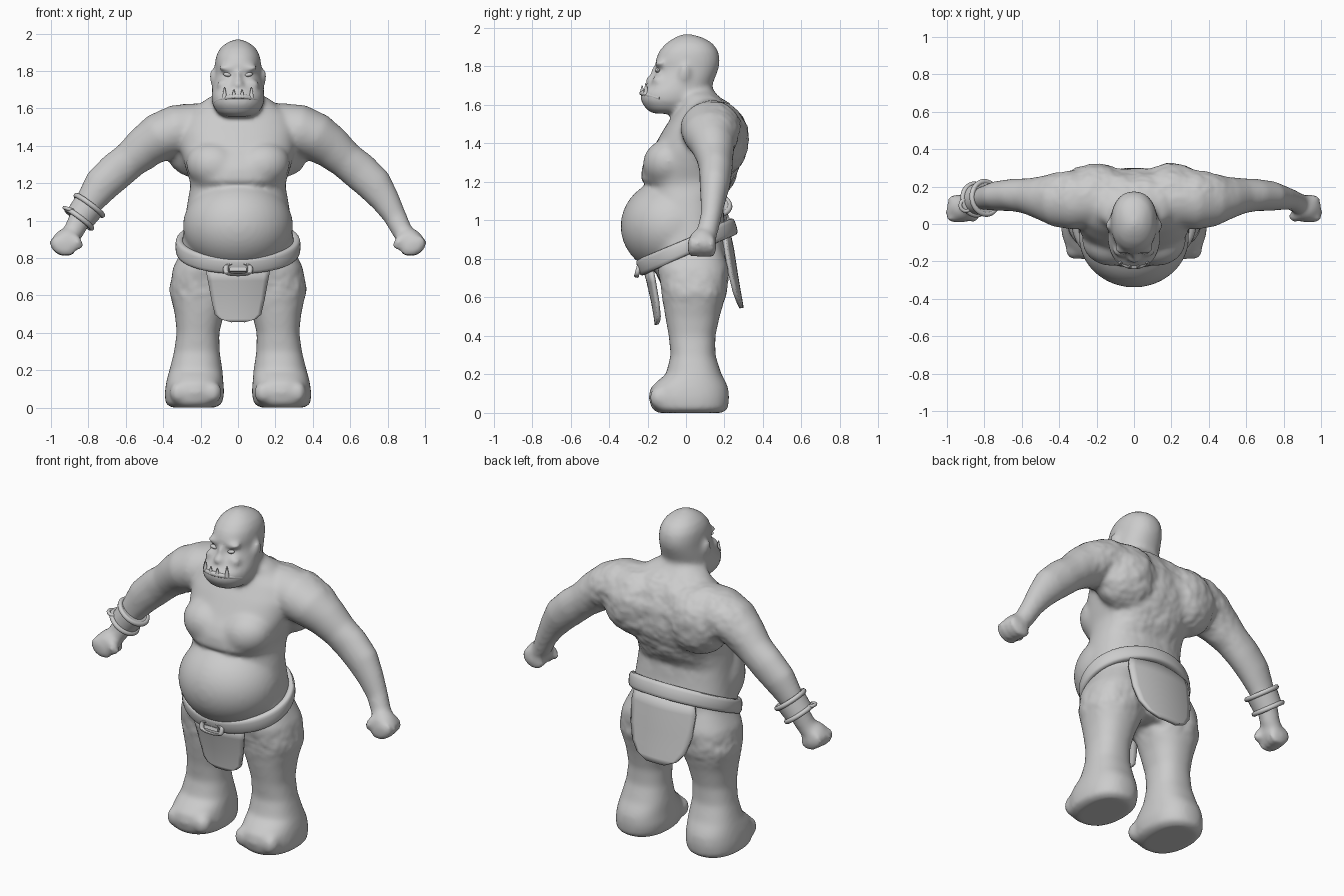
import bpy, bmesh, math
from mathutils import Vector, Matrix, noise

if "Cube" in bpy.data.objects:
    bpy.data.objects.remove(bpy.data.objects["Cube"])

grey = bpy.data.materials.new("plain grey")
grey.use_nodes = True
grey.diffuse_color = (0.6, 0.6, 0.6, 1)
grey.node_tree.nodes["Principled BSDF"].inputs["Base Color"].default_value = (0.6, 0.6, 0.6, 1)


def finish(name, bm, angle=40):
    bmesh.ops.recalc_face_normals(bm, faces=bm.faces)
    mesh = bpy.data.meshes.new(name)
    bm.to_mesh(mesh)
    bm.free()
    mesh.materials.append(grey)
    obj = bpy.data.objects.new(name, mesh)
    bpy.context.collection.objects.link(obj)
    bpy.ops.object.select_all(action='DESELECT')
    obj.select_set(True)
    bpy.context.view_layer.objects.active = obj
    bpy.ops.object.shade_smooth_by_angle(angle=math.radians(angle))
    return obj


def skin(bm, rings, closed=False):
    """Bridge a list of point rings, with caps unless the path is closed."""
    loops = [[bm.verts.new(p) for p in ring] for ring in rings]
    n = len(loops[0])
    for i in range(len(loops) - (0 if closed else 1)):
        a, b = loops[i], loops[(i + 1) % len(loops)]
        for k in range(n):
            bm.faces.new((a[k], a[(k + 1) % n], b[(k + 1) % n], b[k]))
    if not closed:
        bm.faces.new(loops[0])
        bm.faces.new(loops[-1])


def outline(center, u, v, power=2, n=40):
    points = []
    for k in range(n):
        c, s = math.cos(math.tau * k / n), math.sin(math.tau * k / n)
        points.append(center + u * math.copysign(abs(c) ** (2 / power), c)
                      + v * math.copysign(abs(s) ** (2 / power), s))
    return points


def stack(bm, rows, power=2):
    """Loft level sections given as height, x range and y range."""
    skin(bm, [outline(Vector(((a + b) / 2, (c + d) / 2, z)), Vector(((b - a) / 2, 0, 0)),
                      Vector((0, (d - c) / 2, 0)), power) for z, a, b, c, d in rows])


def limb(bm, rows, s):
    """Loft a limb along centres with an in-plane radius and a depth radius."""
    pts = [Vector((s * r[0], r[1], r[2])) for r in rows]
    rings = []
    for i, r in enumerate(rows):
        t = (pts[min(i + 1, len(pts) - 1)] - pts[max(i - 1, 0)]).normalized()
        side = (Vector((0, 1, 0)) - t * t.y).normalized()
        rings.append(outline(pts[i], t.cross(side) * r[3], side * r[4], n=28))
    skin(bm, rings)


def ball(bm, center, radii, tilt=0, seg=24):
    m = (Matrix.Translation(center) @ Matrix.Rotation(tilt, 4, 'Y')
         @ Matrix.Diagonal((*radii, 1)))
    bmesh.ops.create_uvsphere(bm, u_segments=seg, v_segments=seg // 2, radius=1, matrix=m)


def torus(bm, matrix, major, minor, n=32, power=2):
    rings = []
    for p in outline(Vector(), Vector((1, 0, 0)), Vector((0, 1, 0)), power, n):
        ring = outline(p * major, p.normalized() * minor, Vector((0, 0, minor)), n=10)
        rings.append([matrix @ q for q in ring])
    skin(bm, rings, True)


def clamp(value):
    return max(0, min(1, value))


# Torso, belly and neck
form = bmesh.new()
stack(form, [(z, -w, w, f, b) for z, w, f, b in (
    (.62, .25, -.10, .17), (.75, .30, -.17, .21), (.88, .30, -.21, .22), (1.0, .285, -.2, .2),
    (1.1, .27, -.19, .19), (1.18, .255, -.20, .235), (1.21, .257, -.235, .255), (1.28, .28, -.228, .28),
    (1.33, .295, -.205, .295), (1.38, .31, -.17, .30), (1.48, .32, -.112, .29), (1.56, .29, -.06, .26),
    (1.61, .22, -.03, .225), (1.65, .17, -.03, .165), (1.68, .11, -.03, .14), (1.74, .09, -.04, .12))], 2.4)
ball(form, (0, -.07, .97), (.295, .27, .25), seg=40)

# Head with jaw, nose and brow
stack(form, [(z, -w, w, f, b) for z, w, f, b in (
    (1.555, .07, -.17, -.03), (1.575, .11, -.205, .04), (1.62, .138, -.235, .09), (1.665, .142, -.238, .12),
    (1.70, .138, -.20, .135), (1.75, .13, -.165, .155), (1.79, .124, -.15, .17), (1.83, .124, -.16, .177),
    (1.88, .118, -.14, .168), (1.92, .097, -.105, .14), (1.95, .063, -.06, .09), (1.968, .02, -.02, .03))], 2.2)
ball(form, (0, -.185, 1.728), (.03, .03, .024))
ball(form, (0, -.16, 1.765), (.016, .025, .04))

for s in (1, -1):
    # Brow, cheek and ear
    ball(form, (s * .055, -.132, 1.812), (.055, .033, .018), s * -.1)
    ball(form, (s * .075, -.145, 1.73), (.04, .03, .028), s * .3)
    ball(form, (s * .138, -.01, 1.76), (.014, .03, .05), s * .15)
    # Chest and upper back muscles
    ball(form, (s * .12, -.09, 1.29), (.16, .135, .13), s * -.3)
    ball(form, (s * .20, .17, 1.42), (.2, .155, .2), s * .25)
    # Arm, hanging outward from the shoulder
    limb(form, [(.18, .13, 1.485, .145, .14), (.33, .13, 1.48, .14, .16), (.42, .13, 1.445, .13, .145),
                (.50, .14, 1.39, .115, .115), (.575, .15, 1.325, .1, .095), (.65, .155, 1.265, .103, .087),
                (.73, .15, 1.19, .098, .08), (.79, .14, 1.105, .078, .066), (.84, .13, 1.02, .062, .055),
                (.88, .11, .94, .056, .055), (.91, .10, .90, .05, .055)], s)
    # Closed fist with four curled fingers and a thumb
    ball(form, (s * .92, .085, .893), (.078, .07, .066), s * .5)
    for k in range(4):
        ball(form, (s * (.942 - .006 * abs(k - 1)), .03 + k * .035, .864), (.074, .022, .054), s * -.5)
    ball(form, (s * .86, .04, .885), (.028, .03, .048), s * .5)
    # Leg, foot and toes
    stack(form, [(z, *sorted((s * a, s * b)), f, r) for z, a, b, f, r in (
        (0, .12, .355, -.145, .19), (.02, .085, .388, -.178, .218), (.08, .073, .392, -.195, .225),
        (.13, .078, .385, -.185, .22), (.165, .08, .377, -.15, .205), (.20, .083, .367, -.105, .185),
        (.30, .098, .342, -.08, .153), (.40, .10, .328, -.09, .153), (.50, .075, .338, -.108, .175),
        (.63, .025, .368, -.128, .213), (.75, .01, .347, -.15, .222), (.88, .03, .28, -.12, .18))], 2.3)
    for x, r in ((.14, .055), (.235, .05), (.32, .045)):
        ball(form, (s * x, -.135, .08), (r, .055, .06))

# Blend the forms into one body
body = finish("body", form)
remesh = body.modifiers.new("blend", 'REMESH')
remesh.mode, remesh.voxel_size = 'VOXEL', .012
bpy.ops.object.modifier_apply(modifier="blend")

# Soften the joins, then add lumpy skin on the back and thighs
flesh = bmesh.new()
flesh.from_mesh(body.data)
for step in range(8):
    bmesh.ops.smooth_vert(flesh, verts=flesh.verts, factor=.5,
                          use_axis_x=True, use_axis_y=True, use_axis_z=True)
flesh.normal_update()
for v in flesh.verts:
    x, y, z = v.co
    back = clamp((y - .08) * 8) * clamp((z - 1) * 6) * clamp((.6 - abs(x)) * 5) * clamp((1.68 - z) * 20)
    thigh = clamp(1 - abs(z - .65) / .13)
    lump = noise.noise(v.co * 14) + .5 * noise.noise(v.co * 32)
    v.co += v.normal * lump * .007 * max(back, thigh)
for f in flesh.faces:
    f.smooth = True
flesh.to_mesh(body.data)
flesh.free()
body.data.materials.clear()
body.data.materials.append(grey)

# Eyes and teeth
face = bmesh.new()
for s in (1, -1):
    ball(face, (s * .058, -.148, 1.78), (.022, .014, .011), s * -.2, 16)
    for x, y, h in ((.022, -.228, .045), (.072, -.208, .06)):
        m = Matrix.Translation((s * x, y, 1.655 + h / 2))
        bmesh.ops.create_cone(face, cap_ends=True, segments=10, radius1=.014, radius2=.003, depth=h, matrix=m)
finish("eyes_and_teeth", face)

# Lower lip
lip = bmesh.new()
rings = []
for k in range(25):
    a = math.pi * (.12 + .76 * k / 24)
    c = Vector((.125 * math.cos(a), -.08 - .148 * math.sin(a), 1.62 + .042 * math.sin(a)))
    rings.append(outline(c, Vector((math.cos(a), -math.sin(a), 0)) * .014, Vector((0, 0, .014)), n=10))
skin(lip, rings)
finish("lower_lip", lip)

# Belt, sloping up to the back
belt = bmesh.new()
rings = []
for k in range(64):
    a = math.tau * k / 64
    c, s = math.cos(a), math.sin(a)
    y = .005 + .235 * s
    rings.append(outline(Vector((.312 * c, y, .86 + .44 * y)), Vector((c, s, .3 * s)) * .022,
                         Vector((0, -.012 * abs(s), .043)), 3, 16))
skin(belt, rings, True)
finish("belt", belt)

# Rounded buckle with a centre pin
buckle = bmesh.new()
tip = Matrix.Translation((0, -.25, .738)) @ Matrix.Rotation(math.radians(75), 4, 'X')
torus(buckle, tip @ Matrix.Diagonal((1.1, .5, 1, 1)), .06, .013, power=3)
bmesh.ops.create_cube(buckle, size=1, matrix=tip @ Matrix.Diagonal((.09, .02, .02, 1)))
finish("buckle", buckle)


# Hanging cloths
def cloth(name, rows, bend):
    bm = bmesh.new()
    n = 12
    grid = [[bm.verts.new((w * t, y + bend * (w * t) ** 2, z))
             for t in (2 * k / n - 1 for k in range(n + 1))] for z, w, y in rows]
    for a, b in zip(grid, grid[1:]):
        for k in range(n):
            bm.faces.new((a[k], a[k + 1], b[k + 1], b[k]))
    solid = finish(name, bm, 50).modifiers.new("thickness", 'SOLIDIFY')
    solid.thickness, solid.offset = .02, 0


cloth("front_cloth", [(.745, .17, -.212), (.68, .158, -.195), (.58, .14, -.172), (.5, .122, -.158),
                      (.475, .095, -.155), (.458, .035, -.153)], 1.2)
cloth("back_cloth", [(.925, .195, .224), (.85, .21, .24), (.72, .2, .26), (.63, .175, .275),
                     (.575, .13, .285), (.545, .06, .29)], -.75)

# Cuff on the right wrist, with a small loose ring
cuff = bmesh.new()
axis = Vector((-.6, -.1, -.8)).normalized()
frame = Matrix.Translation((-.822, .135, 1.045)) @ axis.to_track_quat('Z', 'Y').to_matrix().to_4x4()
bmesh.ops.create_cone(cuff, cap_ends=True, segments=32, radius1=.088, radius2=.08, depth=.11, matrix=frame)
for h, r in ((-.045, .088), (.045, .083)):
    torus(cuff, frame @ Matrix.Translation((0, 0, h)), r, .014)
loop = Matrix.Translation((-.9, .10, 1.06)) @ Matrix.Rotation(.3, 4, 'Y')
torus(cuff, loop, .03, .01, 20)
finish("wrist_cuff", cuff)
